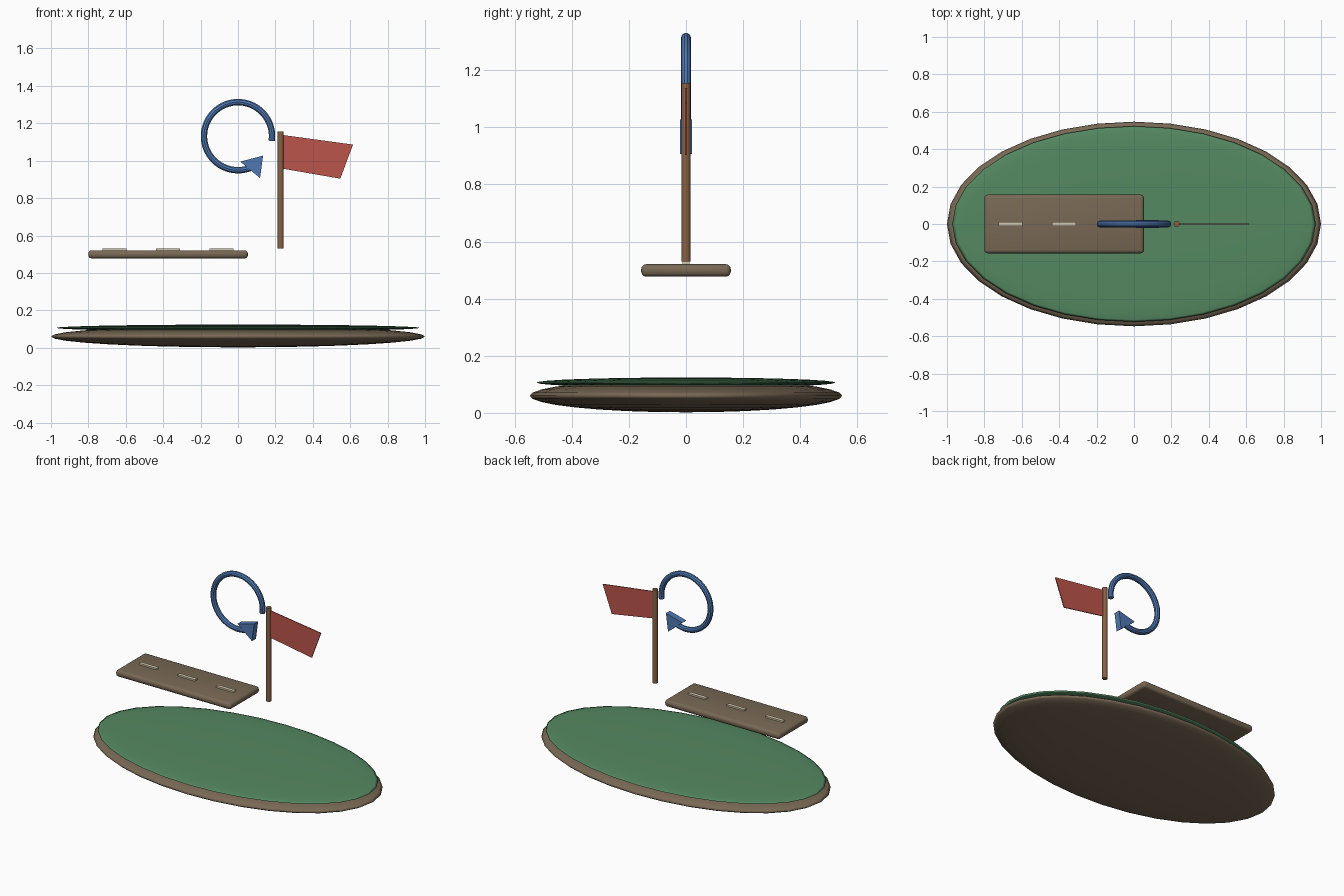
import bpy, bmesh, math

if "Cube" in bpy.data.objects:
    bpy.data.objects.remove(bpy.data.objects["Cube"])


def finish(ob, name, color, smooth=True):
    ob.name = name
    key = "mat_" + "_".join(str(c) for c in color)
    mat = bpy.data.materials.get(key) or bpy.data.materials.new(key)
    mat.diffuse_color = (*color, 1)
    mat.use_nodes = True
    mat.node_tree.nodes["Principled BSDF"].inputs["Base Color"].default_value = mat.diffuse_color
    ob.data.materials.append(mat)
    if smooth:
        bpy.ops.object.select_all(action='DESELECT')
        ob.select_set(True)
        bpy.context.view_layer.objects.active = ob
        bpy.ops.object.shade_smooth_by_angle(angle=math.radians(35))
    return ob


def ellipsoid(name, z, size, color):
    bpy.ops.mesh.primitive_uv_sphere_add(segments=32, ring_count=16, radius=1, location=(0, 0, z))
    ob = bpy.context.object
    ob.scale = size
    bpy.ops.object.transform_apply(location=False, rotation=False, scale=True)
    finish(ob, name, color, False)
    bpy.ops.object.shade_smooth()
    return ob


def box(name, lo, hi, color, bevel=0):
    bpy.ops.mesh.primitive_cube_add(size=1, location=[(a + b) / 2 for a, b in zip(lo, hi)])
    ob = bpy.context.object
    ob.scale = [b - a for a, b in zip(lo, hi)]
    bpy.ops.object.transform_apply(location=False, rotation=False, scale=True)
    if bevel:
        mod = ob.modifiers.new("bevel", 'BEVEL')
        mod.width, mod.segments = bevel, 3
        bpy.ops.object.modifier_apply(modifier=mod.name)
    return finish(ob, name, color, bool(bevel))


def plate(name, pts, half, color):
    """Extrude an outline in the xz plane symmetrically along y."""
    bm = bmesh.new()
    face = bm.faces.new([bm.verts.new((x, -half, z)) for x, z in pts])
    ext = bmesh.ops.extrude_face_region(bm, geom=[face])
    bmesh.ops.translate(bm, vec=(0, 2 * half, 0),
                        verts=[v for v in ext["geom"] if isinstance(v, bmesh.types.BMVert)])
    bmesh.ops.recalc_face_normals(bm, faces=bm.faces)
    me = bpy.data.meshes.new(name)
    bm.to_mesh(me)
    bm.free()
    ob = bpy.data.objects.new(name, me)
    bpy.context.collection.objects.link(ob)
    return finish(ob, name, color, False)


BROWN, GREEN = (0.19, 0.14, 0.09), (0.09, 0.25, 0.12)
CREAM, WOOD = (0.65, 0.58, 0.42), (0.25, 0.12, 0.06)
RED, BLUE = (0.5, 0.09, 0.07), (0.08, 0.19, 0.45)

# Ground: earth lens with a grass lens on top
ellipsoid("earth_base", 0.06, (1.0, 0.547, 0.058), BROWN)
ellipsoid("grass_top", 0.106, (0.972, 0.523, 0.018), GREEN)

# Floating road slab with lane dashes
box("road_slab", (-0.80, -0.157, 0.477), (0.053, 0.157, 0.521), BROWN, 0.018)
for i in range(3):
    x = -0.66 + i * 0.286
    box(f"lane_dash_{i + 1}", (x - 0.065, -0.012, 0.517), (x + 0.065, 0.012, 0.531), CREAM)

# Flag and pole
bpy.ops.mesh.primitive_cylinder_add(vertices=16, radius=0.016, depth=0.626, location=(0.228, 0, 0.843))
finish(bpy.context.object, "flag_pole", WOOD)
plate("flag", [(0.234, 1.138), (0.615, 1.086), (0.547, 0.904), (0.234, 0.958)], 0.003, RED)

# Circular arrow: open ring tube and a triangular head
curve = bpy.data.curves.new("arrow_ring", 'CURVE')
curve.dimensions = '3D'
curve.bevel_depth, curve.bevel_resolution, curve.use_fill_caps = 0.018, 3, True
sp = curve.splines.new('POLY')
n = 48
sp.points.add(n)
for i, p in enumerate(sp.points):
    a = math.radians(-8 + 303 * i / n)
    p.co = (0.182 * math.cos(a), 0, 1.131 + 0.182 * math.sin(a), 1)
ring = bpy.data.objects.new("arrow_ring", curve)
bpy.context.collection.objects.link(ring)
bpy.ops.object.select_all(action='DESELECT')
ring.select_set(True)
bpy.context.view_layer.objects.active = ring
bpy.ops.object.convert(target='MESH')
finish(bpy.context.object, "arrow_ring", BLUE)
plate("arrow_head", [(0.134, 1.027), (0.012, 0.995), (0.118, 0.907)], 0.021, BLUE)
